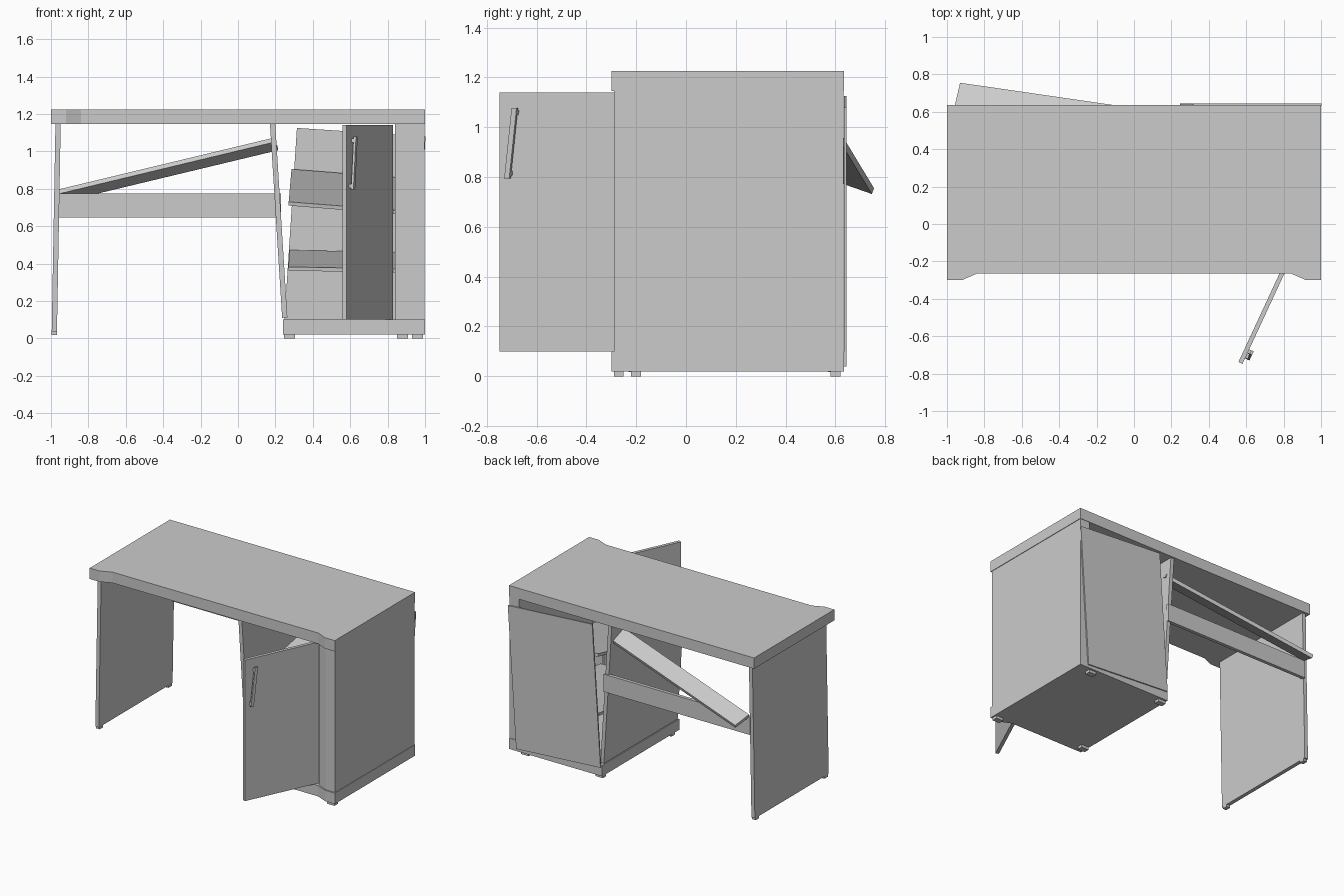
import bpy, bmesh
from mathutils import Vector as V

if "Cube" in bpy.data.objects:
    bpy.data.objects.remove(bpy.data.objects["Cube"])


def prism(name, base, sweep):
    """Extrude a planar outline along a vector."""
    bm = bmesh.new()
    face = bm.faces.new([bm.verts.new(V(p)) for p in base])
    new = bmesh.ops.extrude_face_region(bm, geom=[face])['geom']
    verts = [g for g in new if isinstance(g, bmesh.types.BMVert)]
    bmesh.ops.translate(bm, verts=verts, vec=V(sweep))
    bmesh.ops.recalc_face_normals(bm, faces=bm.faces)
    me = bpy.data.meshes.new(name)
    bm.to_mesh(me)
    bm.free()
    ob = bpy.data.objects.new(name, me)
    bpy.context.collection.objects.link(ob)
    return ob


def slab(name, corner, a, b, c):
    """Board given by one corner and three edge vectors."""
    o, a, b = V(corner), V(a), V(b)
    return prism(name, [o, o + a, o + a + b, o + b], c)


def box(name, x0, x1, y0, y1, z0, z1):
    return slab(name, (x0, y0, z0), (x1 - x0, 0, 0), (0, y1 - y0, 0), (0, 0, z1 - z0))


def plan(name, pts, z0, z1):
    return prism(name, [(x, y, z0) for x, y in pts], (0, 0, z1 - z0))


# table top with stepped front corners
front = [(0.92, -0.3), (0.84, -0.265)]
plan("table_top", [(1, 0.635), (1, -0.3)] + front +
     [(-0.84, -0.265), (-0.92, -0.3), (-1, -0.3), (-1, 0.635)], 1.145, 1.225)

# cabinet base and right wall share the stepped front
plan("cabinet_base", [(1, 0.635), (1, -0.3)] + front +
     [(0.24, -0.265), (0.24, 0.635)], 0.02, 0.10)
plan("cabinet_right_wall", [(0.996, 0.632), (0.996, -0.29), (0.92, -0.29),
     (0.84, -0.255), (0.84, -0.23), (0.92, -0.23), (0.92, 0.632)], 0.10, 1.145)

# leaning left wall of the cabinet
slab("cabinet_left_wall", (0.236, -0.24, 0.11), (0.028, 0, 0.002), (0, 0.86, 0),
     (-0.065, 0, 1.035))

# crooked back panel
slab("cabinet_back", (0.315, 0.634, 1.125), (0.688, 0, -0.045), (-0.068, 0, -1.04),
     (0, 0.01, 0))

# sagging shelves, lower at the front
slab("upper_shelf", (0.27, -0.2, 0.71), (0.57, 0, -0.045), (0.015, 0.82, 0.175),
     (0.001, -0.004, 0.02))
slab("lower_shelf", (0.27, -0.2, 0.362), (0.57, 0, -0.01), (0.005, 0.82, 0.09),
     (0, -0.002, 0.02))

# door swung open: u runs to the hinge, n points outward
u, n, up = V((0.421, 0.907, 0)), V((0.907, -0.421, 0)), V((0, 0, 1))
edge = V((0.58, -0.748, 0.10))
slab("door", edge, u * 0.593, -n * 0.024, up * 1.04)

# tilted handle on two posts
h_up = (up + u * 0.115).normalized()
h_side = h_up.cross(n)
h0 = edge + up * 0.695 + u * 0.032
slab("door_handle", h0 + n * 0.012, u * 0.022, h_up * 0.285, n * 0.014)
for d in (0.01, 0.255):
    slab("handle_post", h0 + h_up * d, u * 0.022, h_up * 0.02, n * 0.013)

# leaning left leg panel with its feet
slab("left_leg", (-0.996, -0.24, 0.035), (0.028, 0, 0), (0, 0.86, 0), (0.02, 0, 1.11))
for y in (-0.23, 0.57):
    box("leg_foot", -0.996, -0.967, y, y + 0.04, 0.018, 0.036)

# rear rail, and the matching rail that has come loose
box("rear_rail", -0.962, 0.23, 0.605, 0.63, 0.645, 0.775)
along = V((1, -0.145, 0.24)).normalized()
across = V((-0.23, -1, 0.35)).normalized()
slab("loose_rail", (-0.93, 0.755, 0.755), along * 1.185, across * 0.13,
     along.cross(across) * 0.025)

# cabinet feet
for x, y in ((0.245, -0.22), (0.93, -0.29), (0.245, 0.58), (0.85, 0.58)):
    box("cabinet_foot", x, x + 0.06, y, y + 0.04, 0, 0.02)
